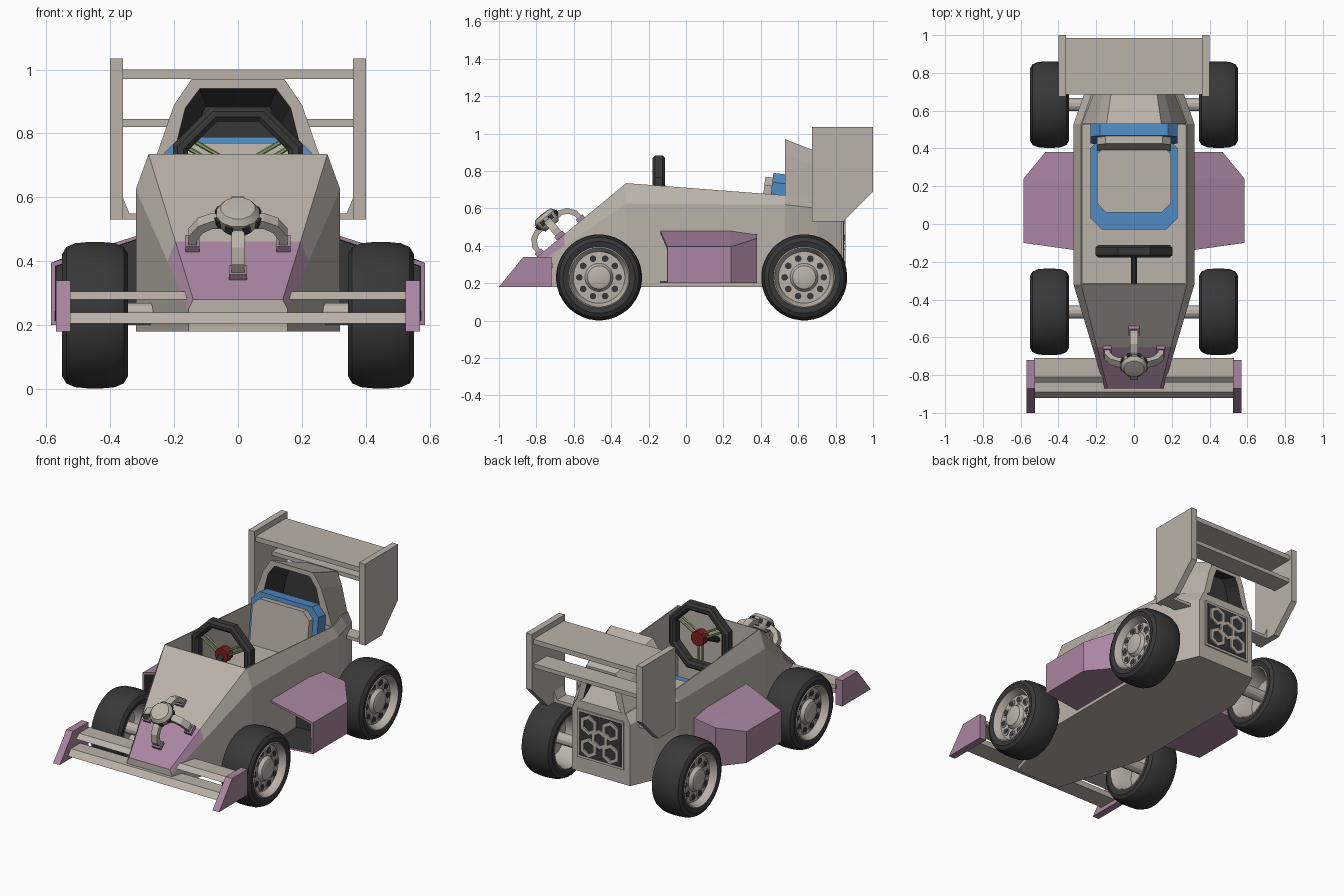
import bpy, bmesh
from math import sin, cos, pi, radians
from mathutils import Vector, Matrix

if "Cube" in bpy.data.objects:
    bpy.data.objects.remove(bpy.data.objects["Cube"])


def material(name, *rgb):
    m = bpy.data.materials.new(name)
    m.use_nodes = True
    m.diffuse_color = (*rgb, 1)
    m.node_tree.nodes["Principled BSDF"].inputs["Base Color"].default_value = (*rgb, 1)
    return m


BEIGE = material("warm_beige", .50, .45, .40)
PURPLE = material("dusty_purple", .40, .24, .36)
DARK = material("dark_rubber", .04, .04, .04)
BLUE = material("seat_blue", .08, .26, .55)
RED = material("hub_red", .2, .015, .015)
GREEN = material("spoke_green", .27, .38, .13)


def finish(name, bm, mats, smooth=False, matrix=None):
    bmesh.ops.remove_doubles(bm, verts=bm.verts, dist=1e-5)
    bmesh.ops.recalc_face_normals(bm, faces=bm.faces)
    if matrix:
        bm.transform(matrix)
    me = bpy.data.meshes.new(name)
    bm.to_mesh(me)
    bm.free()
    for m in mats:
        me.materials.append(m)
    ob = bpy.data.objects.new(name, me)
    bpy.context.collection.objects.link(ob)
    if smooth:
        bpy.ops.object.select_all(action='DESELECT')
        ob.select_set(True)
        bpy.context.view_layer.objects.active = ob
        bpy.ops.object.shade_smooth_by_angle(angle=radians(35))
    return ob


def loft(rings, wrap=False):
    """Skin between closed rings of points; wrap joins last to first."""
    bm = bmesh.new()
    vs = [[bm.verts.new(p) for p in r] for r in rings]
    n = len(vs[0])
    pairs = list(zip(vs, vs[1:])) + ([(vs[-1], vs[0])] if wrap else [])
    for a, b in pairs:
        for i in range(n):
            j = (i + 1) % n
            bm.faces.new((a[i], a[j], b[j], b[i]))
    if not wrap:
        bm.faces.new(vs[0])
        bm.faces.new(vs[-1][::-1])
    bmesh.ops.recalc_face_normals(bm, faces=bm.faces)
    return bm


def prism(name, pts, axis, lo, hi, mat, matrix=None):
    """Extrude a 2D outline along the given axis (0, 1 or 2)."""
    def put(p, t):
        q = list(p)
        q.insert(axis, t)
        return q
    return finish(name, loft([[put(p, t) for p in pts] for t in (lo, hi)]), [mat], matrix=matrix)


def box(name, x0, x1, y0, y1, z0, z1, mat):
    return prism(name, [(x0, y0), (x1, y0), (x1, y1), (x0, y1)], 2, z0, z1, mat)


def revolve(name, profile, mat, n=32, matrix=None, smooth=True):
    """Spin a closed (axial, radius) profile about the x axis."""
    rings = [[(a, r * cos(t), r * sin(t)) for a, r in profile]
             for t in (2 * pi * (i + .5) / n for i in range(n))]
    return finish(name, loft(rings, True), [mat], smooth, matrix)


def disc(name, centre, direction, radius, depth, n, mat, smooth=False):
    m = Matrix.Translation(centre) @ Vector(direction).to_track_quat('X', 'Z').to_matrix().to_4x4()
    return revolve(name, [(0, 0), (0, radius), (depth, radius), (depth, 0)], mat, n, m, smooth)


def rod(name, a, b, radius, mat, n=8):
    d = Vector(b) - Vector(a)
    return disc(name, a, d, radius, d.length, n, mat)


def chamfered(w, lo, hi, c):
    return [(-w + c, lo), (w - c, lo), (w, lo + c), (w, hi - c),
            (w - c, hi), (-w + c, hi), (-w, hi - c), (-w, lo + c)]


def mirrored(half):
    return half + [(-x, z) for x, z in reversed(half)]


# Hull: (y, side x, shoulder x, side z, shoulder z)
stations = [(-.87, .155, .14, .25, .28), (-.32, .32, .28, .625, .735), (.53, .32, .28, .62, .67),
            (.70, .26, .22, .60, .655), (.835, .20, .17, .56, .62)]
bm = loft([[(x, y, z) for x, z in mirrored([(xs, .18), (xs, zs), (xt, zt)])]
           for y, xs, xt, zs, zt in stations])
bmesh.ops.bisect_plane(bm, geom=bm.verts[:] + bm.edges[:] + bm.faces[:],
                       plane_co=(0, -.65, 0), plane_no=(0, 1, 0))
bm.normal_update()
for f in bm.faces:
    if f.calc_center_median().y < -.65 and f.normal.z > .1:
        f.material_index = 1
# Cockpit: inset the top face, then sink its middle to a floor
deck = [f for f in bm.faces if f.normal.z > .9 and -.3 < f.calc_center_median().y < .4]
for t in (.008, .002):
    bmesh.ops.inset_individual(bm, faces=deck, thickness=t)
for v in deck[0].verts:
    v.co.z = .27
finish("hull", bm, [BEIGE, PURPLE])

# Roll hoop and engine cover, hollow with dark lining
hoop = []
for y, outer, inner in [(.53, [(.28, .66), (.2, .89), (.145, .97)], [(.22, .66), (.165, .88), (.12, .94)]),
                        (.835, [(.17, .60), (.13, .77), (.1, .85)], [(.12, .64), (.09, .76), (.07, .81)])]:
    hoop.append([(x, y, z) for x, z in mirrored(outer) + mirrored(inner)[::-1]])
bm = loft(hoop)
bm.normal_update()
for f in bm.faces:
    c = f.calc_center_median()
    if abs(f.normal.y) < .8 and f.normal.dot(Vector((0, c.y, .72)) - c) > 0 and c.z > .66:
        f.material_index = 1
finish("engine_cover", bm, [BEIGE, DARK])
prism("engine_bulkhead", mirrored([(.17, .62), (.13, .82), (.1, .89)]), 1, .66, .68, DARK)

# Rear grille
box("grille_frame", -.16, .16, .83, .842, .27, .57, BEIGE)
box("grille_panel", -.145, .145, .835, .845, .285, .555, DARK)
for x, z in [(-.075, .35), (.075, .35), (-.075, .49), (.075, .49), (0, .42)]:
    m = Matrix.Translation((x, .843, z)) @ Matrix.Rotation(pi / 2, 4, 'Z')
    revolve("grille_hexagon", [(0, .038), (0, .062), (.01, .062), (.01, .038)], BEIGE, 6, m, False)

# Front and rear wings
for name, lead, tail, low, high in [("upper", -.84, -.71, .28, .305), ("lower", -.92, -.80, .205, .24)]:
    prism("front_wing_" + name, [(lead, low), (tail, low), (tail, high), (lead + .03, high)],
          0, -.53, .53, BEIGE)
box("rear_wing_upper", -.37, .37, .685, .985, .97, 1.0, BEIGE)
box("rear_wing_lower", -.37, .37, .85, .98, .82, .845, BEIGE)

for s, side in ((1, "left"), (-1, "right")):
    prism(side + "_front_endplate", [(-1, .18), (-.72, .18), (-.72, .34), (-.87, .34)],
          0, s * .525, s * .57, PURPLE)
    prism(side + "_rear_endplate", [(.675, .53), (.84, .53), (1, .69), (1, 1.035), (.675, 1.035)],
          0, s * .36, s * .4, BEIGE)
    prism(side + "_rear_bracket", [(s * .2, .53), (s * .365, .53), (s * .365, .61), (s * .34, .55), (s * .2, .55)],
          1, .69, .78, BEIGE)

    # Side pod with a recessed dark intake
    rings = []
    for yi, yo, xo, zb, zo, zt in [(-.14, -.10, .585, .2, .395, .485), (.24, .24, .585, .2, .395, .485),
                                   (.38, .38, .47, .2, .44, .465)]:
        rings.append([(s * .30, yi, zb), (s * xo, yo, zb), (s * xo, yo, zo), (s * .30, yi, zt)])
    bm = loft(rings)
    bm.normal_update()
    mouth = min(bm.faces, key=lambda f: f.normal.y)
    bmesh.ops.inset_individual(bm, faces=[mouth], thickness=.018)
    lining = bmesh.ops.inset_individual(bm, faces=[mouth], thickness=.003)["faces"]
    for f in lining + [mouth]:
        f.material_index = 1
    for v in mouth.verts:
        v.co.y += .25
    finish(side + "_side_pod", bm, [PURPLE, DARK])

    # Wheels
    for end, y in (("front", -.465), ("rear", .632)):
        name = side + "_" + end
        m = Matrix.Translation((s * .4475, y, .231)) @ Matrix.Diagonal((s, 1, 1, 1))
        half = [(.088, .15), (.1, .168), (.103, .192), (.09, .214), (.062, .226), (.02, .23)]
        revolve(name + "_tyre", half + [(-a, r) for a, r in reversed(half)], DARK, 40, m)
        revolve(name + "_rim", [(.095, .168), (.102, .158), (.085, .148), (.06, .138), (.064, .075),
                                (.085, .062), (.09, .05), (.09, 0), (.03, 0), (.03, .13),
                                (-.085, .148), (-.1, .158), (-.095, .168)], BEIGE, 40, m)
        for i in range(10):
            t = 2 * pi * i / 10
            at = Vector((s * .508, y + .105 * cos(t), .231 + .105 * sin(t)))
            disc(name + "_rim_ring", at, (s, 0, 0), .026, .006, 10, BEIGE)
            disc(name + "_rim_hole", at, (s, 0, 0), .018, .008, 10, DARK)
        rod(name + "_axle", (s * .15, y, .235), (s * .48, y, .235), .036, BEIGE, 12)

# Seat
prism("seat_base", chamfered(.23, -.03, .46, .06), 2, .28, .46, BLUE)
prism("seat_cushion", chamfered(.195, .06, .42, .05), 2, .44, .49, BEIGE)
lean = Matrix.Translation((0, .44, .4)) @ Matrix.Rotation(radians(-7), 4, 'X')
prism("seat_back", chamfered(.23, 0, .39, .05), 1, -.02, .055, BLUE, lean)
prism("seat_back_cushion", chamfered(.195, .03, .365, .045), 1, -.06, 0, BEIGE, lean)

# Steering wheel
hub = Vector((0, -.145, .68))
turn = Matrix.Translation(hub) @ Matrix.Rotation(pi / 2, 4, 'Z')
revolve("steering_wheel", [(-.033, .185), (-.02, .17), (.02, .17), (.033, .185), (.033, .205),
                           (.02, .22), (-.02, .22), (-.033, .205)], DARK, 8, turn, False)
disc("steering_hub", hub - Vector((0, .02, 0)), (0, 1, 0), .045, .055, 10, RED)
for a in (30, 150, 270):
    d = Vector((cos(radians(a)), 0, sin(radians(a))))
    across = Vector((-d.z, 0, d.x)) * .014
    for k in (-1, 1):
        rod("steering_spoke", hub + d * .03 + across * k, hub + d * .185 + across * k, .007, GREEN, 6)
rod("steering_column", hub, (0, -.31, .6), .018, DARK)

# Four-legged ornament standing square to the bonnet
base = Matrix.Translation((0, -.668, .447)) @ Matrix.Rotation(radians(39.6), 4, 'X')
upright = base @ Matrix.Rotation(-pi / 2, 4, 'Y')
revolve("ornament_hub", [(.075, 0), (.075, .045), (.10, .066), (.135, .07), (.155, .055), (.16, 0)],
        BEIGE, 12, upright)
for i in range(4):
    m = base @ Matrix.Rotation(i * pi / 2, 4, 'Z')
    prism("ornament_leg", [(.155, .005), (.155, .055), (.125, .098), (.08, .118), (.03, .118),
                           (.03, .085), (.08, .088), (.11, .07), (.128, .04), (.13, .005)],
          1, -.021, .021, BEIGE, m)
    prism("ornament_foot", [(.12, -.01), (.165, -.01), (.165, .022), (.12, .022)], 1, -.028, .028, PURPLE, m)
    for k in range(2):
        t = m @ Matrix.Rotation(radians(22 + 45 * k), 4, 'Z')
        prism("ornament_band_patch", [(.06, .104), (.0715, .104), (.0745, .13), (.06, .13)],
              1, -.012, .012, DARK, t)
